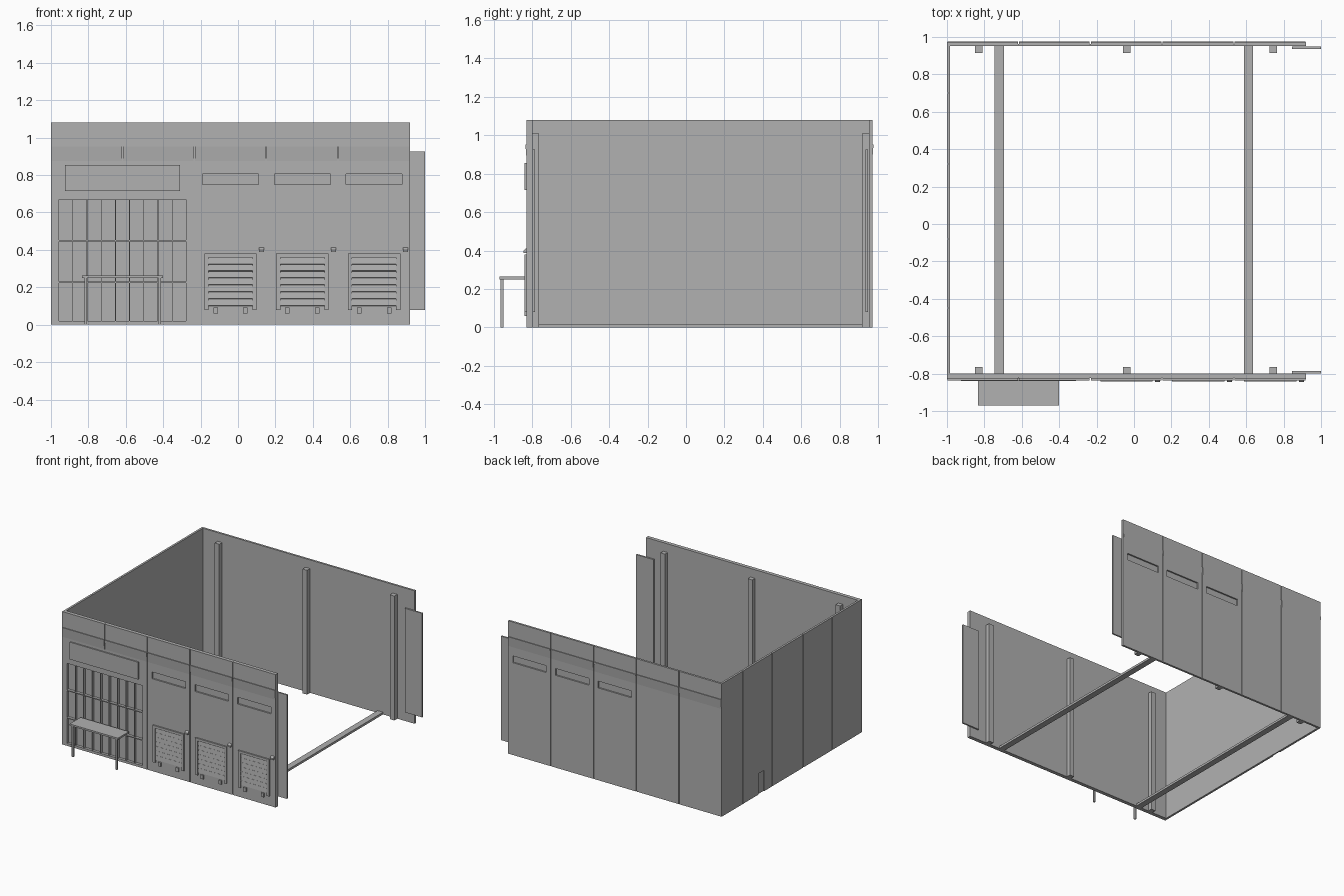
import bpy
import bmesh
from mathutils import Vector

cube = bpy.data.objects.get("Cube")
if cube:
    bpy.data.objects.remove(cube, do_unlink=True)

# Single material for the whole building
GREY = (0.44, 0.44, 0.44, 1)
grey = bpy.data.materials.new("concrete_grey")
grey.use_nodes = True
grey.diffuse_color = GREY
shader = next(n for n in grey.node_tree.nodes if n.type == 'BSDF_PRINCIPLED')
shader.inputs["Base Color"].default_value = GREY
shader.inputs["Roughness"].default_value = 0.8


def make(name, bm):
    bmesh.ops.recalc_face_normals(bm, faces=bm.faces)
    mesh = bpy.data.meshes.new(name)
    bm.to_mesh(mesh)
    bm.free()
    mesh.materials.append(grey)
    obj = bpy.data.objects.new(name, mesh)
    bpy.context.collection.objects.link(obj)
    return obj


def boxes(name, spans):
    """One object from boxes given as (x0, x1, y0, y1, z0, z1)."""
    bm = bmesh.new()
    for x0, x1, y0, y1, z0, z1 in spans:
        verts = bmesh.ops.create_cube(bm, size=1)["verts"]
        centre = Vector((x0 + x1, y0 + y1, z0 + z1)) / 2
        size = Vector((x1 - x0, y1 - y0, z1 - z0))
        for v in verts:
            v.co = centre + v.co * size
    return make(name, bm)


def prism(name, profile, x0, x1):
    """Extrude a (y, z) profile along x."""
    bm = bmesh.new()
    face = bm.faces.new([bm.verts.new((x0, y, z)) for y, z in profile])
    out = bmesh.ops.extrude_face_region(bm, geom=[face])["geom"]
    for v in out:
        if isinstance(v, bmesh.types.BMVert):
            v.co.x = x1
    return make(name, bm)


def carve(obj, spans):
    """Cut box pockets out of an object."""
    cutter = boxes("pocket_cutter", spans)
    cutter.hide_render = True
    mod = obj.modifiers.new("pockets", 'BOOLEAN')
    mod.operation = 'DIFFERENCE'
    mod.solver = 'EXACT'
    mod.object = cutter
    bpy.context.view_layer.objects.active = obj
    bpy.ops.object.modifier_apply(modifier=mod.name)
    bpy.data.objects.remove(cutter, do_unlink=True)


TOP = 1.08
LEFT, RIGHT = -1.0, 0.92
FRONT, BACK = -0.83, 0.97
SEAMS = [-0.617, -0.234, 0.15, 0.535]
GAP = 0.003
DEEP = 0.007


def seam(x, y, z0=-0.1):
    return (x - GAP, x + GAP, y - DEEP, y + DEEP, z0, TOP + 0.1)


def slots(centres, y):
    return [(c - 0.15, c + 0.15, y - 0.012, y + 0.012, 0.75, 0.805) for c in centres]


bay_centres = [-0.04 + 0.384 * i for i in range(3)]

# Front wall: seams, slot windows and a gridded glass door
front = boxes("front_wall", [(LEFT, RIGHT, FRONT, -0.80, 0, TOP)])
pitch = 0.685 / 9
panes = []
for col in range(9):
    x = -0.96 + col * pitch
    for z0, z1 in ((0.02, 0.222), (0.23, 0.446), (0.454, 0.67)):
        panes.append((x + 0.002, x + pitch - 0.002, FRONT - 0.02, FRONT + 0.022, z0, z1))
carve(front, panes + slots([c + 0.0 for c in bay_centres], FRONT)
      + [seam(SEAMS[0], FRONT, 0.875)] + [seam(x, FRONT) for x in SEAMS[1:]])

# Back wall: seams and slot windows
back = boxes("back_wall", [(LEFT, RIGHT, 0.953, BACK, 0, TOP)])
carve(back, slots(bay_centres, BACK) + [seam(x, BACK) for x in SEAMS])

# End wall: seams and a small hatch
end = boxes("end_wall", [(LEFT, -0.983, -0.80, 0.953, 0, TOP)])
carve(end, [(LEFT - DEEP, LEFT + DEEP, y - GAP, y + GAP, -0.1, TOP + 0.1)
            for y in (0.70, 0.32, -0.08, -0.45)]
      + [(LEFT - DEEP, LEFT + DEEP, 0.425, 0.50, -0.1, 0.17)])

# Flared panel tops forming a thin ledge under the fascia
edges = [LEFT] + SEAMS + [RIGHT]
for a, b in zip(edges, edges[1:]):
    for side, y, out in (("front", FRONT, -0.006), ("back", BACK, 0.006)):
        prism(side + "_ledge", [(y, 0.875), (y + out, 0.953), (y, 0.953)],
              a + GAP, b - GAP)

# Columns along both long walls
for x in (-0.83, -0.04, 0.745):
    boxes("front_column", [(x - 0.02, x + 0.02, -0.80, -0.765, 0, 1.01)])
    boxes("back_column", [(x - 0.02, x + 0.02, 0.915, 0.953, 0, 1.01)])

# Floor beams joining the long walls
for x in (-0.72, 0.612):
    boxes("floor_beam", [(x - 0.025, x + 0.025, -0.80, 0.953, 0, 0.018)])

# Overlapping end plates
boxes("front_end_plate", [(0.845, 1.0, -0.80, -0.787, 0.08, 0.925)])
boxes("back_end_plate", [(0.845, 1.0, 0.935, 0.948, 0.08, 0.925)])

# Sign board
boxes("sign_board", [(-0.925, -0.31, -0.84, FRONT, 0.715, 0.855)])

# Loading bays: frame, slatted door, bumpers and lamp
for c in bay_centres:
    y = FRONT - 0.011
    boxes("bay_frame", [(c - 0.14, c - 0.118, y, FRONT, 0.08, 0.38),
                        (c + 0.118, c + 0.14, y, FRONT, 0.08, 0.38),
                        (c - 0.118, c + 0.118, y, FRONT, 0.36, 0.38)])
    step = 0.26 / 7
    for i in range(7):
        z = 0.10 + i * step
        prism("bay_door_slat", [(FRONT, z), (FRONT - 0.006, z + 0.003),
                                (FRONT - 0.002, z + step), (FRONT, z + step)],
              c - 0.118, c + 0.118)
    for dx in (-0.08, 0.08):
        boxes("bay_bumper", [(c + dx - 0.012, c + dx + 0.012, y, FRONT, 0.06, 0.092)])
    prism("bay_lamp", [(FRONT, 0.388), (FRONT - 0.016, 0.388),
                       (FRONT - 0.016, 0.4), (FRONT, 0.413)], c + 0.153, c + 0.18)

# Table against the front wall
boxes("table_top", [(-0.835, -0.40, -0.97, FRONT, 0.25, 0.264)])
for x in (-0.813, -0.418):
    boxes("table_leg", [(x - 0.007, x + 0.007, -0.965, -0.951, 0, 0.25)])
